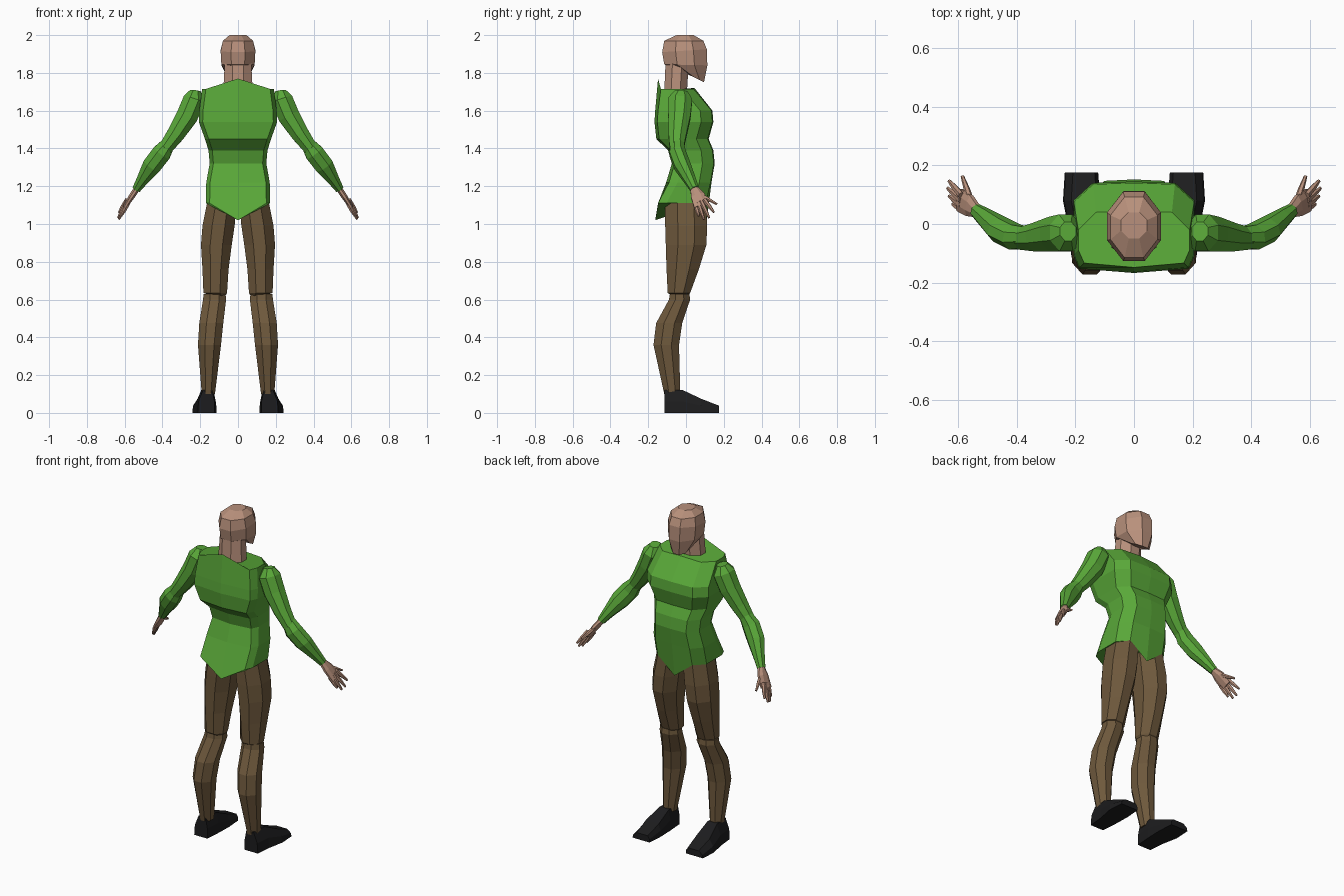
import bpy, bmesh, math
from mathutils import Vector

if "Cube" in bpy.data.objects:
    bpy.data.objects.remove(bpy.data.objects["Cube"])


def material(name, rgb):
    m = bpy.data.materials.new(name)
    m.diffuse_color = (*rgb, 1)
    m.use_nodes = True
    m.node_tree.nodes["Principled BSDF"].inputs["Base Color"].default_value = m.diffuse_color
    return m


SKIN = material("skin", (0.48, 0.28, 0.20))
GREEN = material("green_cloth", (0.10, 0.39, 0.04))
BROWN = material("brown_cloth", (0.155, 0.098, 0.045))
BLACK = material("black_leather", (0.012, 0.012, 0.013))


def loft(name, rings, mat, mirror=False):
    """Skin a stack of equal-length rings and cap both ends."""
    bm = bmesh.new()
    rows = [[bm.verts.new(p) for p in ring] for ring in rings]
    n = len(rows[0])
    for a, b in zip(rows, rows[1:]):
        for i in range(n):
            j = (i + 1) % n
            bm.faces.new((a[i], a[j], b[j], b[i]))
    bm.faces.new(rows[0][::-1])
    bm.faces.new(rows[-1])
    bmesh.ops.recalc_face_normals(bm, faces=bm.faces)
    me = bpy.data.meshes.new(name)
    bm.to_mesh(me)
    bm.free()
    me.materials.append(mat)
    ob = bpy.data.objects.new(name, me)
    bpy.context.collection.objects.link(ob)
    if mirror:
        mod = ob.modifiers.new("mirror", 'MIRROR')
        mod.use_mirror_merge = False
    return ob


def octagon(x0, x1, y0, y1, zb, zf=None, c=0.3):
    """Chamfered rectangle; z runs from zb at the back (y0) to zf (y1)."""
    zf = zb if zf is None else zf
    cx, cy = (x1 - x0) * c, (y1 - y0) * c
    pts = [(x0 + cx, y0), (x1 - cx, y0), (x1, y0 + cy), (x1, y1 - cy),
           (x1 - cx, y1), (x0 + cx, y1), (x0, y1 - cy), (x0, y0 + cy)]
    return [(x, y, zb + (zf - zb) * (y - y0) / (y1 - y0)) for x, y in pts]


def tube(name, stations, mat, sides=8):
    """Mirrored limb; stations are (x, y, z, thickness radius, width radius)."""
    P = [Vector(s[:3]) for s in stations]
    rings = []
    for i, s in enumerate(stations):
        t = (P[min(i + 1, len(P) - 1)] - P[max(i - 1, 0)]).normalized()
        u = t.cross(Vector((0, 1, 0))).normalized()
        v = u.cross(t)
        ang = [2 * math.pi * (k + 0.5) / sides for k in range(sides)]
        rings.append([P[i] + u * s[3] * math.cos(a) + v * s[4] * math.sin(a) for a in ang])
    return loft(name, rings, mat, True)


# Shirt body: back centre z, corner z, front centre z, half width, back y, front y
shirt = [(1.02, 1.11, 1.02, .17, -.163, .11), (1.22, 1.22, 1.22, .168, -.105, .135),
         (1.32, 1.32, 1.32, .150, -.075, .152), (1.39, 1.39, 1.39, .156, -.095, .145),
         (1.45, 1.45, 1.45, .175, -.157, .12), (1.54, 1.54, 1.54, .207, -.167, .145),
         (1.60, 1.60, 1.60, .205, -.163, .14), (1.77, 1.715, 1.72, .19, -.148, .045)]
rings = []
for zb, z, zf, x, yb, yf in shirt:
    right = [(x - .02, yb + .015, z), (x, yb + .06, z), (x, yf - .065, z), (x * .68, yf - .005, z)]
    left = [(-px, py, pz) for px, py, pz in reversed(right)]
    rings.append([(0, yb, zb)] + right + [(0, yf, zf)] + left)
loft("shirt_body", rings, GREEN)

# Sleeves
tube("upper_sleeve", [(.225, -.025, 1.705, .03, .035), (.232, -.03, 1.66, .062, .068),
                      (.27, -.035, 1.57, .062, .064), (.33, -.045, 1.475, .051, .052),
                      (.385, -.05, 1.40, .04, .04)], GREEN)
tube("lower_sleeve", [(.365, -.045, 1.43, .038, .038), (.405, -.045, 1.375, .055, .046),
                      (.455, -.02, 1.31, .054, .046), (.505, .02, 1.235, .034, .034),
                      (.537, .045, 1.185, .024, .025)], GREEN)

# Hands: palm, four fingers, thumb
tube("palm", [(.53, .04, 1.195, .018, .02), (.56, .062, 1.15, .017, .04),
              (.595, .082, 1.095, .012, .043)], SKIN)
digits = {"little_finger": ((.587, .050, 1.098), (.618, .068, 1.042)),
          "ring_finger": ((.592, .068, 1.103), (.630, .095, 1.025)),
          "middle_finger": ((.594, .086, 1.110), (.635, .122, 1.033)),
          "index_finger": ((.594, .104, 1.120), (.630, .147, 1.062)),
          "thumb": ((.555, .075, 1.155), (.585, .163, 1.105))}
for name, (a, b) in digits.items():
    a, b = Vector(a), Vector(b)
    a = a - (b - a) * 0.15
    m = a.lerp(b, .55)
    tube(name, [(*a, .012, .012), (*m, .011, .011), (*b, .006, .006)], SKIN, 6)

# Trouser legs, split at the knee
loft("thigh", [octagon(.07, .125, -.07, -.0, .615),
               octagon(.058, .183, -.097, .022, .635),
               octagon(.05, .188, -.103, .068, .76),
               octagon(.033, .196, -.107, .108, .89),
               octagon(.018, .188, -.11, .112, .99),
               octagon(.006, .162, -.11, .105, 1.12)], BROWN, True)
loft("lower_leg", [octagon(.122, .192, -.115, -.03, .10),
                   octagon(.09, .212, -.172, -.037, .36),
                   octagon(.078, .205, -.158, -.02, .475),
                   octagon(.063, .185, -.09, .022, .60),
                   octagon(.066, .182, -.085, .018, .63)], BROWN, True)

# Shoes: stations from heel to toe (y, inner x, outer x, height)
shoe = [(-.115, .125, .213, .122), (-.02, .118, .222, .122),
        (.08, .115, .242, .075), (.175, .122, .236, .038)]
loft("shoe", [[(a, y, 0), (b, y, 0), (b - .004, y, h * .5), (b - .028, y, h),
               (a + .012, y, h), (a, y, h * .5)] for y, a, b, h in shoe], BLACK, True)

# Neck and head
loft("neck", [octagon(-.078, .078, -.115, .005, 1.70),
              octagon(-.07, .07, -.108, .015, 1.86)], SKIN)
loft("head", [octagon(-.05, .05, .018, .095, 1.79, 1.75),
              octagon(-.088, .088, -.115, .113, 1.845, 1.84),
              octagon(-.092, .092, -.126, .110, 1.91, 1.925),
              octagon(-.08, .08, -.115, .092, 1.97),
              octagon(-.045, .045, -.05, .04, 2.0)], SKIN)
